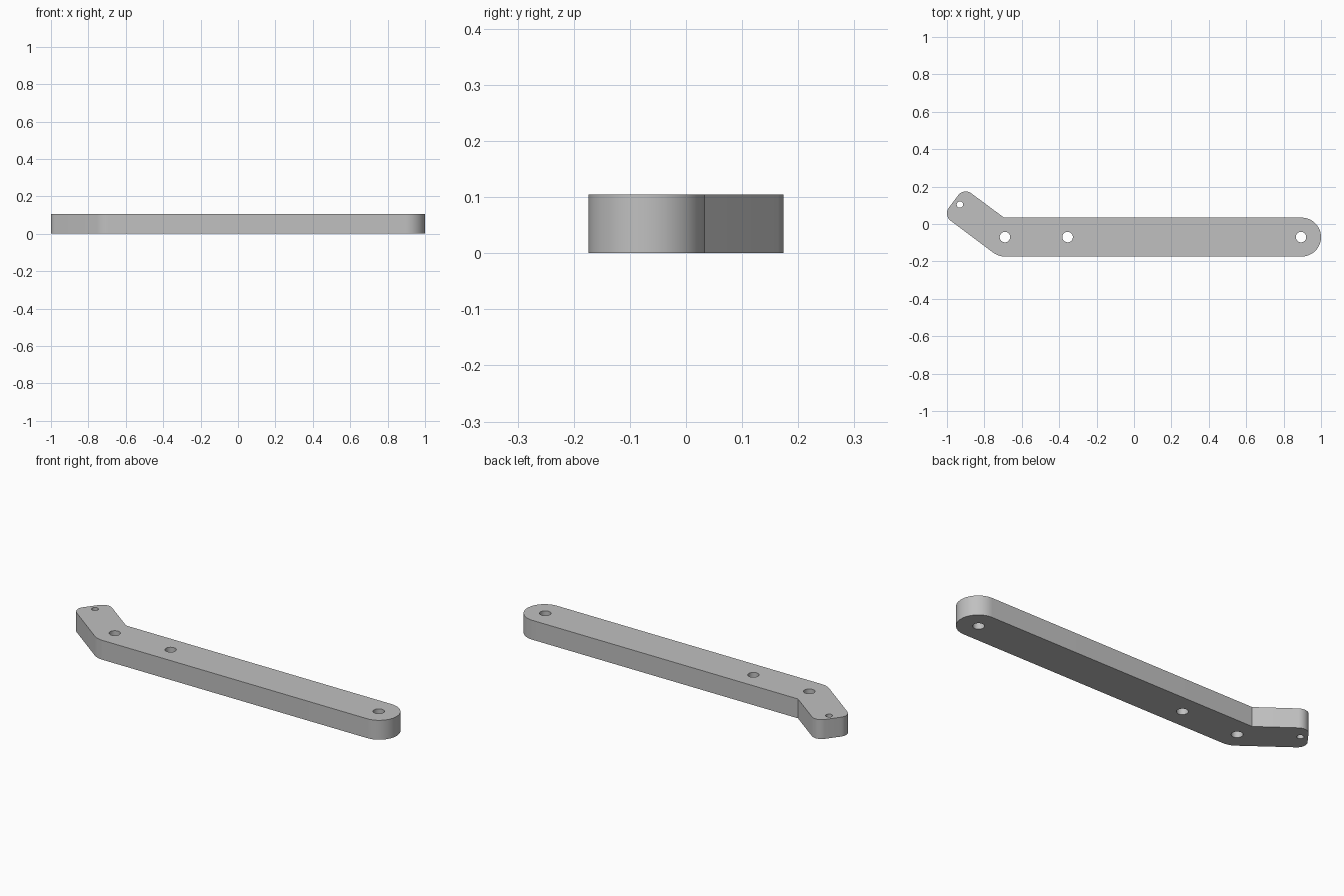
import bpy
import bmesh
from math import cos, sin, radians, tau

cube = bpy.data.objects.get("Cube")
if cube:
    bpy.data.objects.remove(cube, do_unlink=True)

HEIGHT = 0.105
ARM_ANGLE = 53.13  # direction of the bent arm's upper side normal


def arc(cx, cy, radius, start, end, steps):
    """Points along an arc, angles in degrees."""
    angles = [radians(start + (end - start) * i / steps) for i in range(steps + 1)]
    return [(cx + radius * cos(a), cy + radius * sin(a)) for a in angles]


def circle(cx, cy, radius, steps=32):
    return arc(cx, cy, radius, 0, 360, steps)[:-1]


def add_loop(bm, points):
    verts = [bm.verts.new((x, y, 0)) for x, y in points]
    return [bm.edges.new((v, verts[i - 1])) for i, v in enumerate(verts)]


# Outline: round end, inner corner, two arm tip corners, outer bend
outline = arc(0.896, -0.07, 0.104, -90, 90, 32)
outline.append((-0.695, 0.034))
outline += arc(-0.90, 0.124, 0.05, ARM_ANGLE, ARM_ANGLE + 90, 12)
outline += arc(-0.95, 0.057, 0.05, ARM_ANGLE + 90, ARM_ANGLE + 180, 12)
outline += arc(-0.69, -0.07, 0.104, ARM_ANGLE + 180, 270, 10)

# Bolt holes and the small pin hole
holes = [circle(x, -0.07, 0.028) for x in (-0.69, -0.355, 0.893)]
holes.append(circle(-0.931, 0.104, 0.017))

# Fill the outline around the holes and extrude it to a plate
bm = bmesh.new()
edges = []
for points in [outline] + holes:
    edges += add_loop(bm, points)
bmesh.ops.triangle_fill(bm, edges=edges, use_beauty=True, use_dissolve=False)
solid = bmesh.ops.extrude_face_region(bm, geom=bm.faces[:], use_keep_orig=True)
top = [g for g in solid["geom"] if isinstance(g, bmesh.types.BMVert)]
bmesh.ops.translate(bm, verts=top, vec=(0, 0, HEIGHT))
bmesh.ops.recalc_face_normals(bm, faces=bm.faces[:])

mesh = bpy.data.meshes.new("lever_arm")
bm.to_mesh(mesh)
bm.free()
lever = bpy.data.objects.new("lever_arm", mesh)
bpy.context.collection.objects.link(lever)

# Plain grey finish
grey = bpy.data.materials.new("plain grey")
grey.use_nodes = True
colour = (0.53, 0.53, 0.53, 1)
grey.diffuse_color = colour
grey.node_tree.nodes["Principled BSDF"].inputs["Base Color"].default_value = colour
mesh.materials.append(grey)

# Smooth round sides with sharp rims
bpy.ops.object.select_all(action="DESELECT")
lever.select_set(True)
bpy.context.view_layer.objects.active = lever
bpy.ops.object.shade_smooth_by_angle(angle=radians(30))
